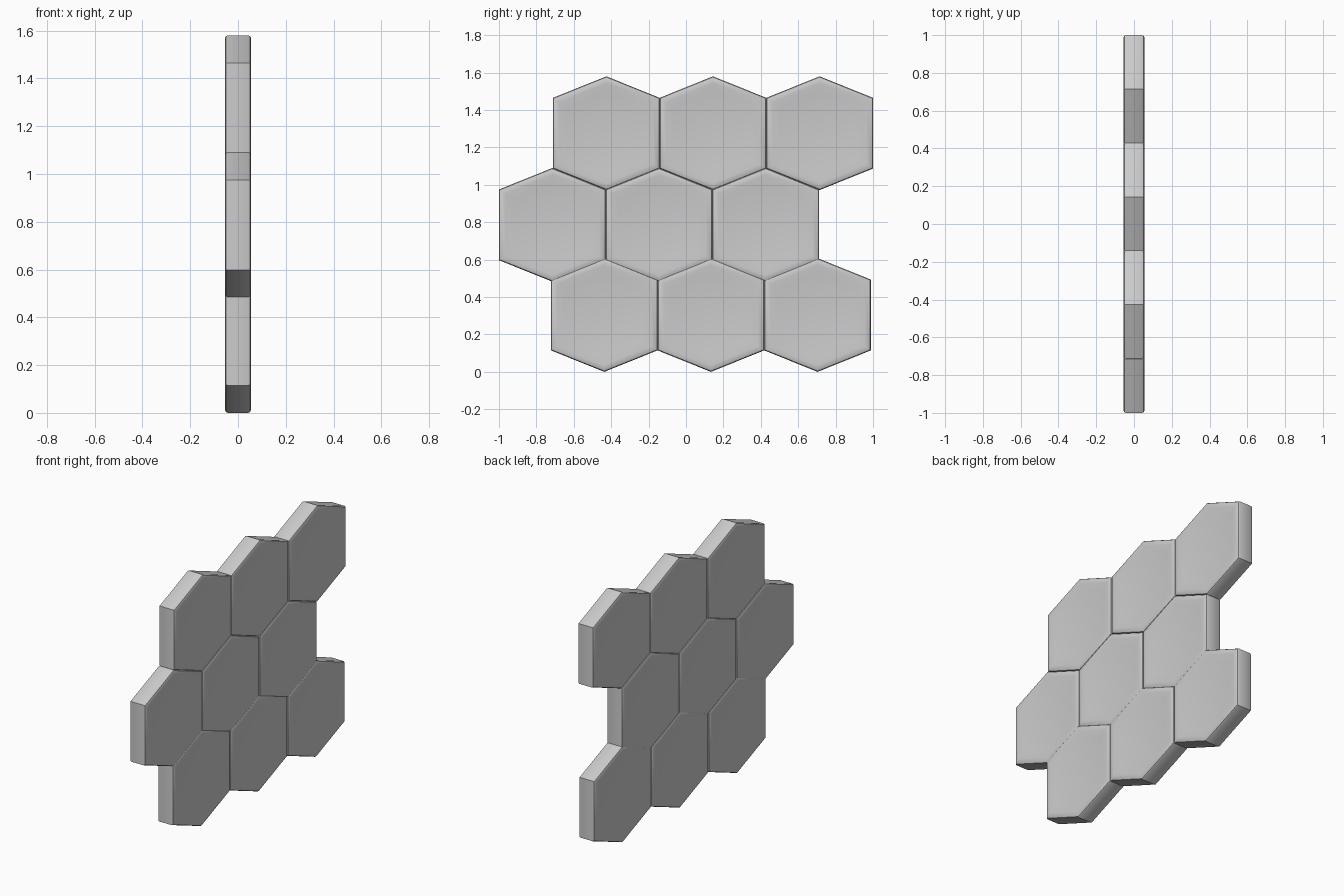
import bpy, bmesh, math

if "Cube" in bpy.data.objects:
    bpy.data.objects.remove(bpy.data.objects["Cube"])

# half-size of one hexagonal tile in the YZ plane
W, H, S = 0.2855, 0.304, 0.189
OUTLINE = [(0, H), (-W, S), (-W, -S), (0, -H), (W, -S), (W, S)]
# (inset, x) rings: side wall, rounded rim, flat rim, shallow dished panel
HALF = [(0.0, 0.043), (0.004, 0.051), (0.012, 0.055), (0.034, 0.055), (0.072, 0.049)]
PROFILE = [(i, -x) for i, x in reversed(HALF)] + HALF


def inset_hex(d):
    # parallel inset of the hexagon by distance d
    slope = (H - S) / W
    h = H - d * math.hypot(1, slope)
    w = W - d
    s = h - slope * w
    return [(0, h), (-w, s), (-w, -s), (0, -h), (w, -s), (w, s)]


def make_tile(name, cy, cz):
    bm = bmesh.new()
    rings = [[bm.verts.new((x, y, z)) for y, z in inset_hex(d)] for d, x in PROFILE]
    for a, b in zip(rings, rings[1:]):
        for i in range(6):
            j = (i + 1) % 6
            bm.faces.new((a[i], a[j], b[j], b[i]))
    bm.faces.new(rings[0])
    bm.faces.new(rings[-1])
    bmesh.ops.recalc_face_normals(bm, faces=bm.faces)
    me = bpy.data.meshes.new(name)
    bm.to_mesh(me)
    bm.free()
    ob = bpy.data.objects.new(name, me)
    ob.location = (0, cy, cz)
    bpy.context.collection.objects.link(ob)
    bpy.context.view_layer.objects.active = ob
    ob.select_set(True)
    bpy.ops.object.shade_smooth_by_angle(angle=math.radians(32))
    ob.select_set(False)


# three staggered rows of three tiles: (name, first centre y, centre z)
for row, y0, z in (("bottom", -0.437, 0.304), ("middle", -0.7145, 0.786), ("top", -0.426, 1.276)):
    for k in range(3):
        make_tile(f"{row}_hex_tile_{k + 1}", y0 + k * 0.5702, z)
